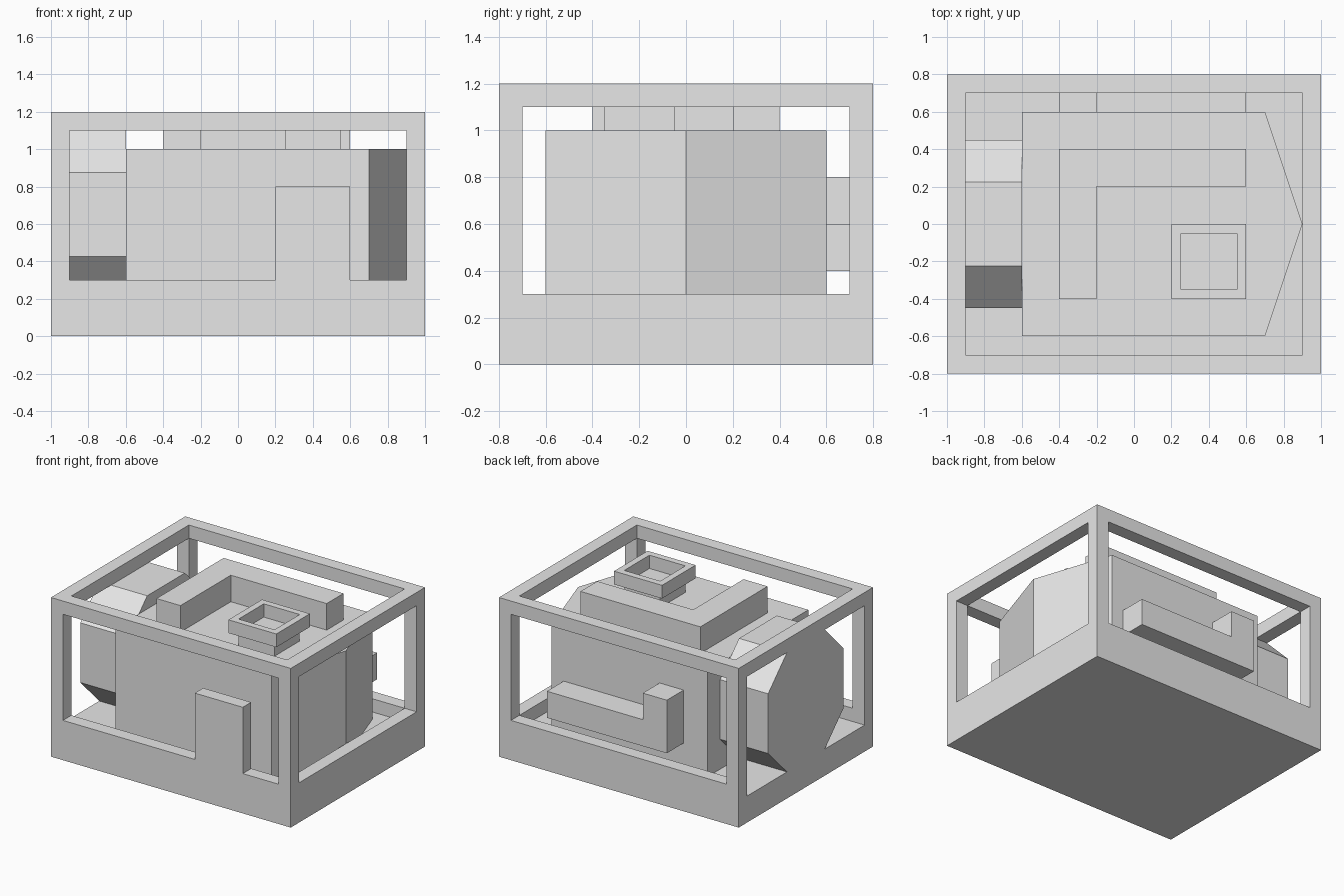
import bpy
import bmesh

cube = bpy.data.objects.get("Cube")
if cube:
    bpy.data.objects.remove(cube, do_unlink=True)

grey = bpy.data.materials.new("plain_grey")
grey.use_nodes = True
colour = (0.8, 0.8, 0.8, 1)
grey.diffuse_color = colour
grey.node_tree.nodes["Principled BSDF"].inputs["Base Color"].default_value = colour


def prism(name, outline, axis, low, high):
    """Extrude a 2D outline along an axis; the outline uses the other two axes in order."""
    bm = bmesh.new()

    def place(p, d):
        co = list(p)
        co.insert("xyz".index(axis), d)
        return bm.verts.new(co)

    start = [place(p, low) for p in outline]
    end = [place(p, high) for p in outline]
    bm.faces.new(start)
    bm.faces.new(end)
    n = len(outline)
    for i in range(n):
        j = (i + 1) % n
        bm.faces.new((start[i], start[j], end[j], end[i]))
    bmesh.ops.recalc_face_normals(bm, faces=bm.faces)
    mesh = bpy.data.meshes.new(name)
    bm.to_mesh(mesh)
    bm.free()
    mesh.materials.append(grey)
    obj = bpy.data.objects.new(name, mesh)
    bpy.context.collection.objects.link(obj)
    return obj


def box(name, x, y, z):
    outline = [(x[0], y[0]), (x[1], y[0]), (x[1], y[1]), (x[0], y[1])]
    return prism(name, outline, "z", *z)


def cut(obj, x, y, z):
    """Subtract a box and bake the result."""
    cutter = box("cutter", x, y, z)
    cutter.hide_render = True
    mod = obj.modifiers.new("cut", "BOOLEAN")
    mod.operation = "DIFFERENCE"
    mod.solver = "EXACT"
    mod.object = cutter
    bpy.context.view_layer.update()
    graph = bpy.context.evaluated_depsgraph_get()
    mesh = bpy.data.meshes.new_from_object(obj.evaluated_get(graph))
    obj.modifiers.clear()
    obj.data = mesh
    bpy.data.objects.remove(cutter, do_unlink=True)


# Open cage on a solid base, with a lower sill on the right side
cage = box("cage_frame", (-1, 1), (-0.8, 0.8), (0, 1.2))
cut(cage, (-0.9, 0.9), (-0.7, 0.7), (0.2, 1.4))
cut(cage, (-0.9, 0.9), (-1, 1), (0.3, 1.1))
cut(cage, (0.5, 1.2), (-0.7, 0.7), (0.3, 1.1))
cut(cage, (-1.2, -0.5), (-0.7, 0.7), (0.2, 1.1))

# Main body with a pointed end
prism("main_body", [(-0.6, -0.6), (0.7, -0.6), (0.9, 0), (0.7, 0.6), (-0.6, 0.6)],
      "z", 0.2, 1.0)

# Eight-sided drum between the body and the cage
R, C, MID = 0.45, 0.225, 0.65
octagon = [(R, -C), (R, C), (C, R), (-C, R), (-R, C), (-R, -C), (-C, -R), (C, -R)]
prism("drum", [(y, MID + z) for y, z in octagon], "x", -1, -0.6)

# Front panel
box("front_panel", (0.2, 0.6), (-0.8, -0.7), (0.3, 0.8))

# Elbow duct on top of the body
prism("top_duct", [(-0.4, -0.4), (-0.2, -0.4), (-0.2, 0.2), (0.6, 0.2), (0.6, 0.4), (-0.4, 0.4)],
      "z", 1.0, 1.2)

# Elbow duct on the back
prism("back_duct", [(-0.4, 0.4), (0.6, 0.4), (0.6, 0.6), (-0.2, 0.6), (-0.2, 0.8), (-0.4, 0.8)],
      "y", 0.6, 0.8)

# Square vent: neck and rimmed cap
box("vent_neck", (0.25, 0.55), (-0.35, -0.05), (1.0, 1.1))
cap = box("vent_cap", (0.2, 0.6), (-0.4, 0), (1.1, 1.2))
cut(cap, (0.25, 0.55), (-0.35, -0.05), (1.0, 1.3))
